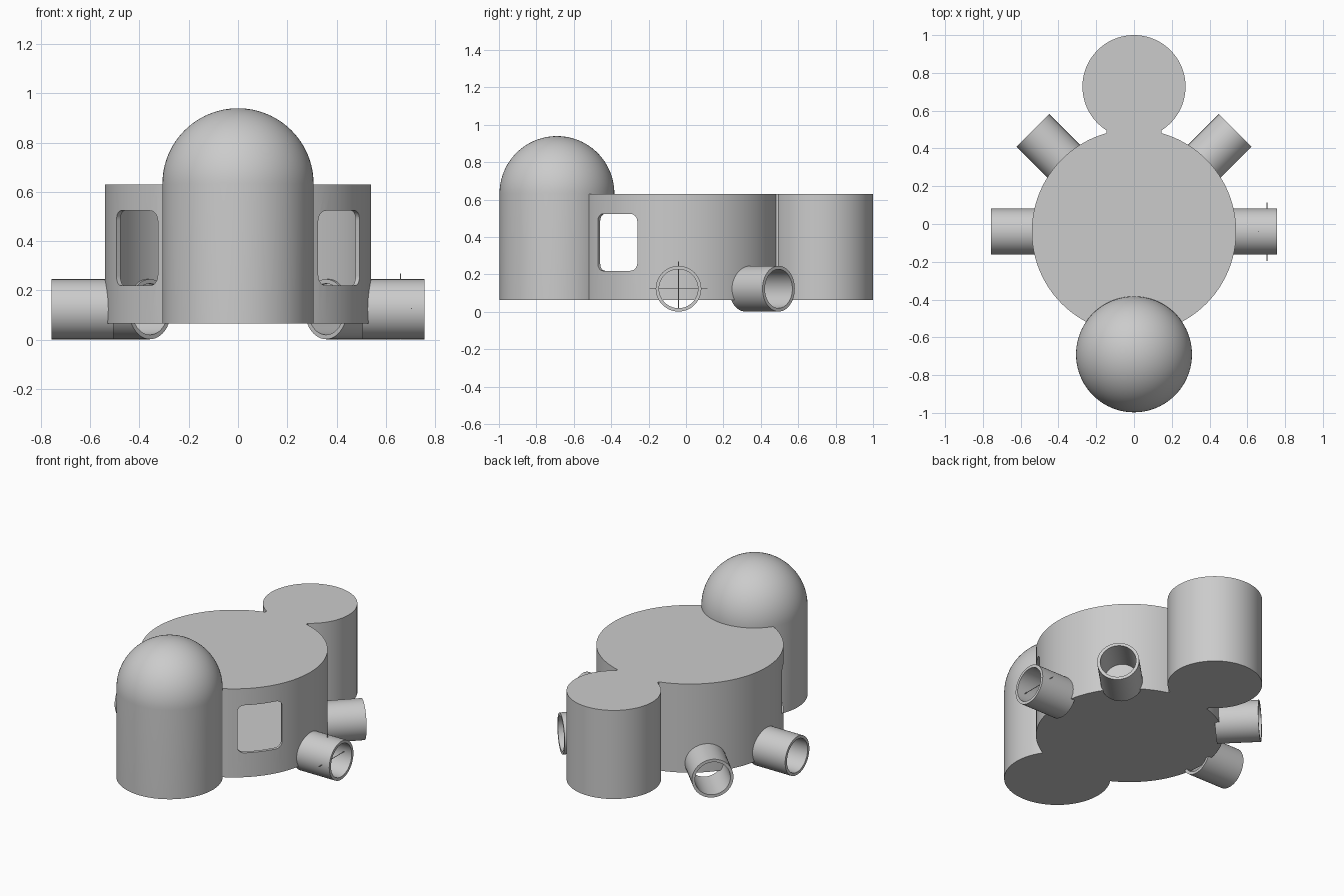
import bpy, bmesh
from math import sin, cos, pi, radians
from mathutils import Matrix, Vector

if "Cube" in bpy.data.objects:
    bpy.data.objects.remove(bpy.data.objects["Cube"])

CY, BOT, TOP = -0.04, 0.065, 0.63   # hub centre y, floor and roof heights
T = 0.02                            # wall thickness


def finish(bm, name):
    bmesh.ops.recalc_face_normals(bm, faces=bm.faces)
    me = bpy.data.meshes.new(name)
    bm.to_mesh(me)
    bm.free()
    ob = bpy.data.objects.new(name, me)
    bpy.context.collection.objects.link(ob)
    return ob


def activate(ob):
    bpy.ops.object.select_all(action='DESELECT')
    ob.select_set(True)
    bpy.context.view_layer.objects.active = ob


def smooth(ob):
    activate(ob)
    bpy.ops.object.shade_smooth_by_angle(angle=radians(30))


def lathe(name, profile, mat, n=96, closed=False):
    """Revolve (radius, height) points about local z; radius 0 makes a pole."""
    bm = bmesh.new()
    rings = []
    for r, z in profile:
        if r == 0:
            rings.append([bm.verts.new(mat @ Vector((0, 0, z)))] * n)
        else:
            rings.append([bm.verts.new(mat @ Vector((r * cos(2 * pi * i / n), r * sin(2 * pi * i / n), z)))
                          for i in range(n)])
    pairs = list(zip(rings, rings[1:])) + ([(rings[-1], rings[0])] if closed else [])
    for a, b in pairs:
        for i in range(n):
            j = (i + 1) % n
            bm.faces.new(list(dict.fromkeys((a[i], a[j], b[j], b[i]))))
    if not closed:
        for ring in (rings[0], rings[-1]):
            if ring[0] is not ring[1]:
                bm.faces.new(ring)
    return finish(bm, name)


def drum(name, y, r, inset=0):
    return lathe(name, [(r - inset, BOT + inset), (r - inset, TOP - inset)], Matrix.Translation((0, y, 0)))


def tower(name, inset=0):
    r = 0.307 - inset
    prof = [(r, BOT + inset)] + [(r * cos(a), 0.633 + r * sin(a)) for a in [pi / 2 * k / 24 for k in range(24)]]
    return lathe(name, prof + [(0, 0.633 + r)], Matrix.Translation((0, -0.69, 0)))


def box(name, x, y0, y1, z0, z1):
    bm = bmesh.new()
    bmesh.ops.create_cube(bm, size=1, matrix=Matrix.Translation((0, (y0 + y1) / 2, (z0 + z1) / 2))
                          @ Matrix.Diagonal((2 * x, y1 - y0, z1 - z0, 1)))
    return finish(bm, name)


def window_cutter(side):
    """Rounded rectangle extruded radially out of the hub."""
    ang, hw, hh, cr, zc = radians(-38.5), 0.135, 0.152, 0.04, 0.372
    out = Vector((cos(ang) * side, sin(ang), 0))
    tan = Vector((-sin(ang) * side, cos(ang), 0))
    pts = []
    for q, (sx, sy) in enumerate(((1, 1), (-1, 1), (-1, -1), (1, -1))):
        for k in range(7):
            a = pi / 2 * (q + k / 6)
            pts.append((sx * (hw - cr) + cr * cos(a), sy * (hh - cr) + cr * sin(a)))
    bm = bmesh.new()
    near, far = [[bm.verts.new(Vector((0, CY, zc)) + out * d + tan * u + Vector((0, 0, v)))
                  for u, v in pts] for d in (0.42, 0.62)]
    bm.faces.new(near)
    bm.faces.new(far)
    for i in range(len(pts)):
        j = (i + 1) % len(pts)
        bm.faces.new((near[i], near[j], far[j], far[i]))
    return finish(bm, "window_cutter")


def combine(ob, other, op):
    m = ob.modifiers.new(op, 'BOOLEAN')
    m.operation, m.object, m.solver = op, other, 'EXACT'
    activate(ob)
    bpy.ops.object.modifier_apply(modifier=m.name)
    bpy.data.objects.remove(other)


# Hollow shell: round hub, domed front tower, rear room and its neck
shell = drum("building_shell", CY, 0.541)
for part in (tower("tower_outer"), drum("rear_outer", 0.727, 0.273),
             box("neck_outer", 0.145, 0.4, 0.56, BOT, TOP)):
    combine(shell, part, 'UNION')
hollow = drum("hollow", CY, 0.541, T)
for part in (tower("tower_inner", T), drum("rear_inner", 0.727, 0.273, T),
             box("neck_inner", 0.145 - T, 0.4, 0.56, BOT + T, TOP - T)):
    combine(hollow, part, 'UNION')
combine(shell, hollow, 'DIFFERENCE')

# Two front window openings
for s in (-1, 1):
    combine(shell, window_cutter(s), 'DIFFERENCE')
smooth(shell)

# Four open docking tubes around the hub
for name, deg in (("right", 0), ("back_right", 45), ("back_left", 135), ("left", 180)):
    mat = (Matrix.Translation((0, CY, 0.124)) @ Matrix.Rotation(radians(deg), 4, 'Z')
           @ Matrix.Rotation(pi / 2, 4, 'Y'))
    smooth(lathe(name + "_tube", [(0.122, 0.505), (0.122, 0.757), (0.104, 0.757), (0.104, 0.505)],
                 mat, 48, closed=True))

# Thin crossed rods in the right tube
smooth(lathe("upright_rod", [(0.002, 0.002), (0.002, 0.27)], Matrix.Translation((0.66, CY, 0)), 8))
smooth(lathe("cross_rod", [(0.002, -0.155), (0.002, 0.155)],
             Matrix.Translation((0.704, CY, 0.127)) @ Matrix.Rotation(pi / 2, 4, 'X'), 8))
